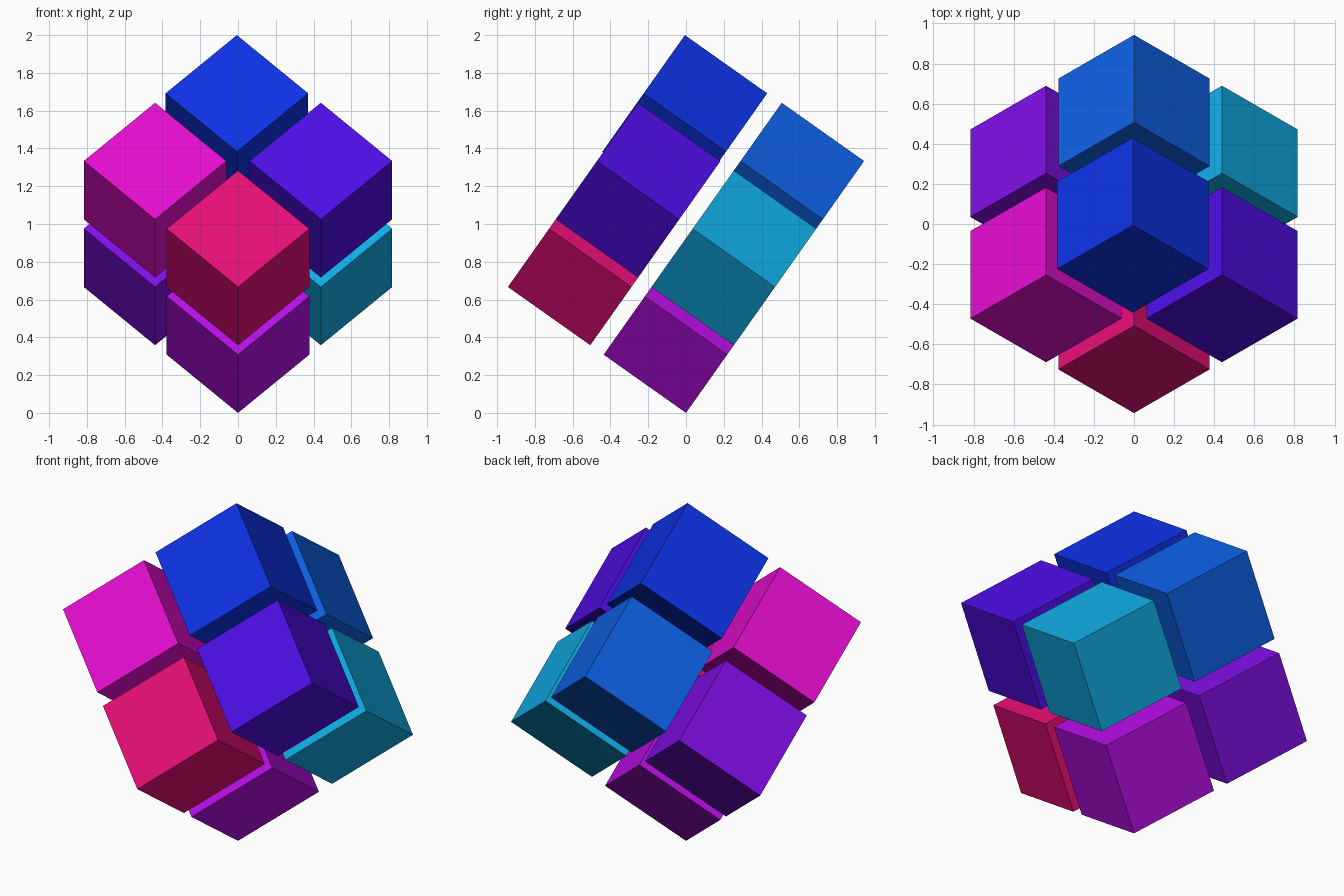
import bpy
from math import sqrt
from mathutils import Vector, Matrix

if "Cube" in bpy.data.objects:
    bpy.data.objects.remove(bpy.data.objects["Cube"])

TOTAL = 2 / sqrt(3)      # edge of the whole 2x2x2 block, body diagonal = 2
EDGE = 0.534             # edge of one small cube
STEP = TOTAL - EDGE      # spacing between cube centres

# Three block axes running down from the top corner
axes = [Vector((0, sqrt(2 / 3), -1 / sqrt(3))),
        Vector((sqrt(0.5), -sqrt(1 / 6), -1 / sqrt(3))),
        Vector((-sqrt(0.5), -sqrt(1 / 6), -1 / sqrt(3)))]
rotation = Matrix(axes).transposed().to_euler()
top_centre = Vector((0, 0, 2 - EDGE * sqrt(3) / 2))


def linear(c):
    return c / 12.92 if c <= 0.04045 else ((c + 0.055) / 1.055) ** 2.4


def small_cube(name, cell, rgb, shift=(0, 0, 0)):
    centre = top_centre + Vector(shift)
    for axis, n in zip(axes, cell):
        centre = centre + axis * STEP * n
    bpy.ops.mesh.primitive_cube_add(size=EDGE, location=centre, rotation=rotation)
    ob = bpy.context.object
    ob.name = name
    mat = bpy.data.materials.new(name + "_colour")
    mat.diffuse_color = [linear(c / 255) for c in rgb] + [1]
    mat.use_nodes = True
    mat.node_tree.nodes["Principled BSDF"].inputs["Base Color"].default_value = mat.diffuse_color
    ob.data.materials.append(mat)


# Top corner cube, sitting very slightly off centre
small_cube("top_cube", (0, 0, 0), (13, 50, 230), (-0.006, -0.006, 0))
# Upper ring
small_cube("upper_back_cube", (1, 0, 0), (14, 97, 230))
small_cube("upper_right_cube", (0, 1, 0), (78, 13, 230))
small_cube("upper_left_cube", (0, 0, 1), (230, 13, 208))
# Lower ring
small_cube("lower_right_cube", (1, 1, 0), (16, 172, 230))
small_cube("lower_left_cube", (1, 0, 1), (128, 14, 230))
small_cube("lower_front_cube", (0, 1, 1), (230, 14, 118))
# Bottom corner cube
small_cube("bottom_cube", (1, 1, 1), (184, 14, 230))
